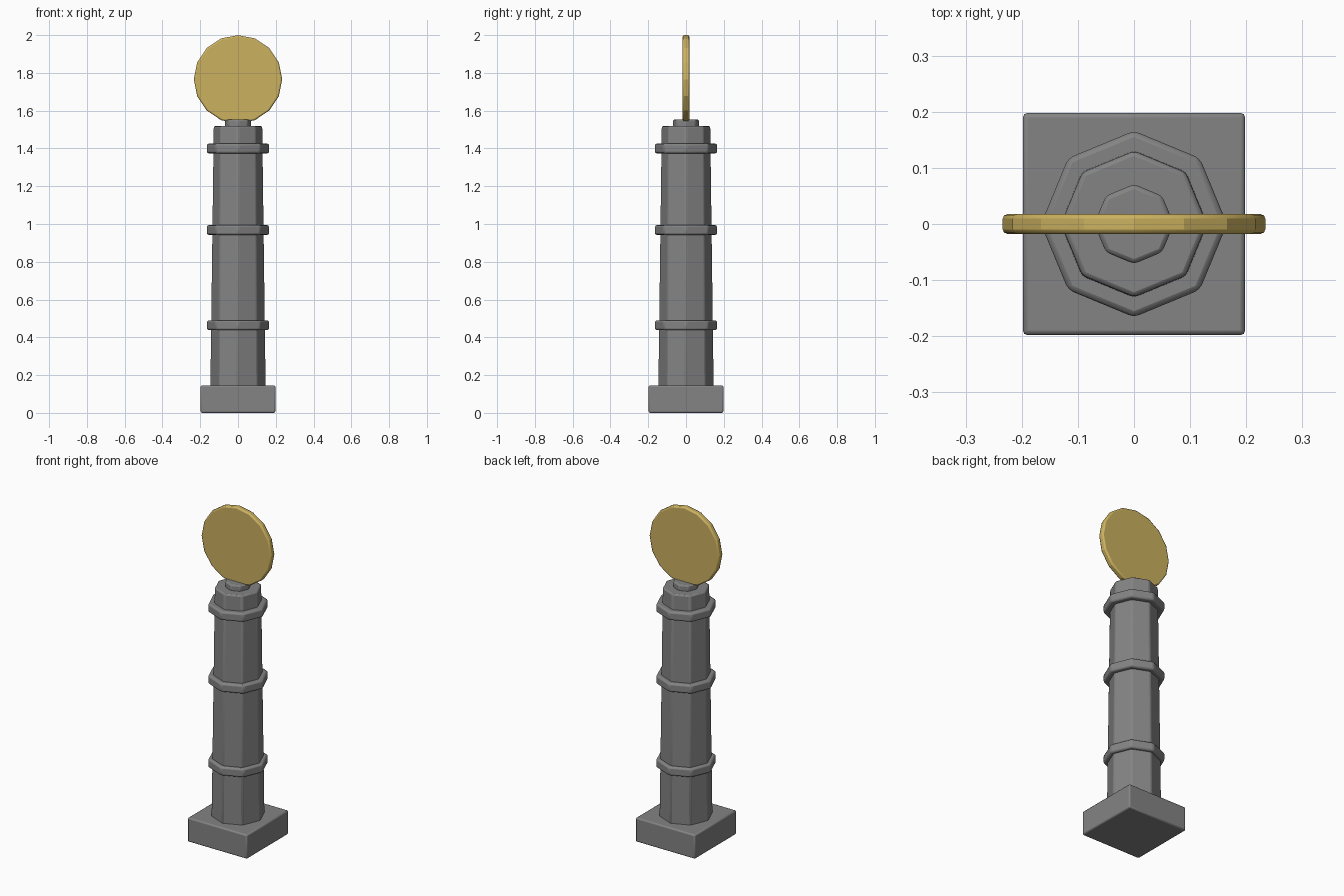
import bpy, math

if "Cube" in bpy.data.objects:
    bpy.data.objects.remove(bpy.data.objects["Cube"])


def material(name, rgb):
    m = bpy.data.materials.new(name)
    m.diffuse_color = (*rgb, 1)
    m.use_nodes = True
    m.node_tree.nodes["Principled BSDF"].inputs["Base Color"].default_value = m.diffuse_color
    return m


stone = material("grey stone", (0.225, 0.23, 0.225))
gold = material("gold", (0.60, 0.44, 0.115))


def finish(obj, name, mat, bevel):
    """Name, colour and soften the edges of a part."""
    obj.name = name
    obj.data.materials.append(mat)
    bpy.ops.object.transform_apply(location=False, rotation=True, scale=True)
    mod = obj.modifiers.new("bevel", "BEVEL")
    mod.width = bevel
    mod.segments = 2
    mod.limit_method = 'ANGLE'
    mod.angle_limit = math.radians(30)
    bpy.ops.object.shade_smooth_by_angle(angle=math.radians(20))
    return obj


def octagon(name, z0, z1, r0, r1, bevel=0.008):
    """Eight-sided part with corners on the x and y axes."""
    bpy.ops.mesh.primitive_cone_add(vertices=8, radius1=r0, radius2=r1,
                                    depth=z1 - z0, location=(0, 0, (z0 + z1) / 2))
    return finish(bpy.context.object, name, stone, bevel)


# square plinth
bpy.ops.mesh.primitive_cube_add(size=1, location=(0, 0, 0.0725))
bpy.context.object.scale = (0.396, 0.396, 0.145)
finish(bpy.context.object, "plinth", stone, 0.008)

# tapered shaft, collars and neck
octagon("shaft", 0.135, 1.518, 0.148, 0.130)
for i, z in enumerate((0.464, 0.968, 1.40)):
    octagon(f"collar_{i + 1}", z - 0.026, z + 0.026, 0.166, 0.166, 0.01)
octagon("neck", 1.505, 1.552, 0.071, 0.071)

# upright disc facing front
bpy.ops.mesh.primitive_cylinder_add(vertices=16, radius=0.234, depth=0.035,
                                    location=(0, 0, 1.766),
                                    rotation=(math.pi / 2, 0, 0))
finish(bpy.context.object, "disc", gold, 0.008)
